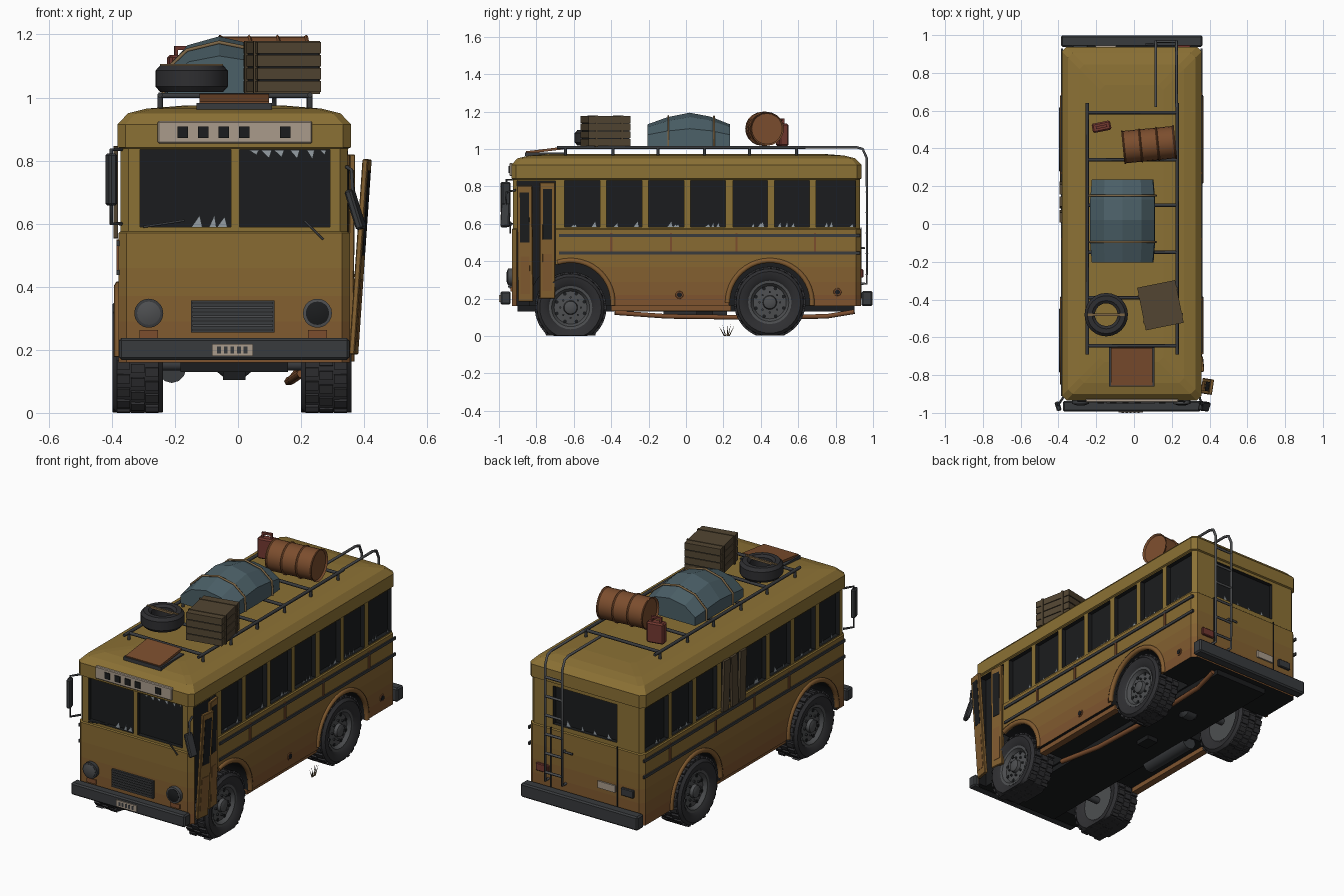
import bpy, bmesh, random
from math import pi, cos, sin, radians
from mathutils import Matrix, Vector, Euler

if "Cube" in bpy.data.objects:
    bpy.data.objects.remove(bpy.data.objects["Cube"])

random.seed(4)
CX = -0.012
I = Matrix()

def mat(name, *rgb):
    m = bpy.data.materials.new(name)
    m.diffuse_color = (*rgb, 1)
    m.use_nodes = True
    m.node_tree.nodes["Principled BSDF"].inputs["Base Color"].default_value = m.diffuse_color
    return m

dark = mat("dark_interior", .011, .012, .013)
rubber = mat("rubber", .028, .028, .031)
steel = mat("steel", .075, .078, .082)
iron = mat("dark_iron", .04, .043, .047)
yellow = mat("faded_yellow", .26, .165, .035)
rust = mat("rust", .2, .075, .027)
wood = mat("old_wood", .085, .06, .032)
canvas = mat("tarp_blue", .07, .115, .135)
red = mat("faded_red", .17, .04, .03)
pale = mat("pale_panel", .4, .33, .26)
glass = mat("broken_glass", .3, .34, .37)
rope_m = mat("rope", .2, .13, .06)
bands = [mat(f"paint_{i}", .21 + .01 * i, .088 + .015 * i, .028 + .001 * i) for i in range(5)]

def pose(loc, rx=0, ry=0, rz=0):
    return Matrix.Translation(loc) @ Euler((rx, ry, rz)).to_matrix().to_4x4()

def finish(name, bm, mats, M=I, smooth=False):
    bm.transform(M)
    bmesh.ops.recalc_face_normals(bm, faces=bm.faces[:])
    me = bpy.data.meshes.new(name)
    bm.to_mesh(me)
    bm.free()
    ob = bpy.data.objects.new(name, me)
    bpy.context.collection.objects.link(ob)
    for m in mats if isinstance(mats, list) else [mats]:
        me.materials.append(m)
    if smooth:
        bpy.ops.object.select_all(action='DESELECT')
        ob.select_set(True)
        bpy.context.view_layer.objects.active = ob
        bpy.ops.object.shade_smooth_by_angle(angle=.6)
    return ob

def boxes(name, parts, m, M=I, bevel=0, index=0):
    """One object made of (centre, size) blocks."""
    bm = bmesh.new()
    for c, s in parts:
        bmesh.ops.create_cube(bm, size=1, matrix=Matrix.Translation(c) @ Matrix.Diagonal((*s, 1)))
    if bevel:
        bmesh.ops.bevel(bm, geom=bm.edges[:], offset=bevel, segments=1, affect='EDGES')
    for f in bm.faces:
        f.material_index = index
    return finish(name, bm, m, M)

def loft(name, rings, m, M=I, wrap=False, band=None, smooth=False):
    bm = bmesh.new()
    vs = [[bm.verts.new(p) for p in r] for r in rings]
    n = len(vs[0])
    for k in range(len(vs) if wrap else len(vs) - 1):
        a, b = vs[k], vs[(k + 1) % len(vs)]
        for i in range(n):
            f = bm.faces.new((a[i], a[(i + 1) % n], b[(i + 1) % n], b[i]))
            f.material_index = band[k] if band else 0
    if not wrap:
        bm.faces.new(vs[0]).material_index = band[-1] if band else 0
        bm.faces.new(vs[-1]).material_index = band[-2] if band else 0
    return finish(name, bm, m, M, smooth)

def lathe(name, pts, m, M=I, n=20, wrap=False):
    """Spin (radius, x) points about the x axis."""
    return loft(name, [[(x, r * cos(2 * pi * i / n), r * sin(2 * pi * i / n)) for i in range(n)]
                       for r, x in pts], m, M, wrap, smooth=True)

def pipes(name, lines, r, m, res=1):
    cu = bpy.data.curves.new(name, 'CURVE')
    cu.dimensions, cu.bevel_depth, cu.bevel_resolution, cu.use_fill_caps = '3D', r, res, True
    for pts in lines:
        sp = cu.splines.new('POLY')
        sp.points.add(len(pts) - 1)
        for p, q in zip(sp.points, pts):
            p.co = (*q, 1)
    cu.materials.append(m)
    ob = bpy.data.objects.new(name, cu)
    bpy.context.collection.objects.link(ob)
    return ob

# Body shell: stacked chamfered rectangles, rusting towards the bottom
def ring(z, d, c=.025):
    x, y = .367 - d, .933 - d
    q = [(x, y - c), (x - c, y), (c - x, y), (-x, y - c), (-x, c - y), (c - x, -y), (x - c, -y), (x, c - y)]
    return [(CX + a, .002 + b, z) for a, b in q]

levels = [(.16, 0), (.22, 0), (.29, 0), (.37, 0), (.46, 0), (.57, 0), (.575, .006), (.838, .006),
          (.842, -.003), (.915, -.003), (.95, .03), (.965, .09), (.974, .2)]
paint = bands + [yellow, dark]
body = loft("bus_body", [ring(*l) for l in levels], paint, band=[0, 1, 2, 3, 4] + [5] * 7 + [5, 6])

# Window, door and wheel arch recesses
wins = [(-.65, -.46), (-.425, -.235), (-.2, -.01), (.025, .21), (.25, .437), (.473, .66), (.695, .905)]
sides = [(1, a, b) for a, b in wins] + [(-1, a, b) for a, b in wins + [(-.87, -.69)]]
cuts = [((CX + s * .385, (a + b) / 2, .707), (.1, b - a, .25)) for s, a, b in sides]
cuts += [((x, -.95, .712), (.288, .1, .245)) for x in (-.166, .148)]
cuts += [((-.005, .955, .71), (.41, .1, .22)), ((.38, -.8, .495), (.15, .205, .67))]
wheels = [(s, y, z) for y, z in ((-.617, .152), (.448, .18)) for s in (1, -1)]
arch_cut = lambda s, y: lathe("arch_cutter", [(.218, .18), (.218, .5)], paint, pose((CX, y, .178), 0, 0, 0 if s > 0 else pi), 32)
cutters = [boxes("opening_cutter", cuts, paint, index=6)] + [arch_cut(s, y) for s, y, z in wheels]
for c in cutters:
    c.hide_render = True
    for p in c.data.polygons:
        p.material_index = 6
    md = body.modifiers.new("cut", 'BOOLEAN')
    md.operation, md.object, md.solver = 'DIFFERENCE', c, 'EXACT'
    bpy.context.view_layer.objects.active = body
    bpy.ops.object.modifier_apply(modifier=md.name)
    bpy.data.objects.remove(c)

# Wheels with tread blocks, flattened on the ground
def wheel(s, y, z):
    M = pose((-.019 + s * .299, y, z), 0, 0, 0 if s > 0 else pi)
    tyre = lathe("tyre", [(.112, -.06), (.13, -.075), (.165, -.08), (.18, -.066), (.183, 0), (.18, .066),
                          (.165, .08), (.13, .075), (.112, .06)], rubber, M, 32, True)
    bm = bmesh.new()
    for i in range(26):
        for x, o in ((-.045, 0), (.045, .5), (0, .25)):
            bmesh.ops.create_cube(bm, size=1, matrix=Euler((2 * pi * (i + o) / 26, 0, 0)).to_matrix().to_4x4()
                                  @ Matrix.Translation((x, 0, .181)) @ Matrix.Diagonal((.042, .028, .02, 1)))
    tread = finish("tyre_tread", bm, rubber, M)
    for ob in (tyre, tread):
        for v in ob.data.vertices:
            if v.co.z < .003:
                v.co.z = .003 + max(v.co.z, -.04) * .07
                v.co.y += (v.co.y - y) * .12
    lathe("wheel_rim", [(.02, .07), (.034, .064), (.038, .046), (.088, .042), (.102, .062), (.116, .064),
                        (.116, -.06), (.02, -.06)], steel, M, 28)
    for i in range(8):
        a = i * pi / 4
        lathe("lug_nut", [(.006, .04), (.006, .054)], iron, M @ pose((0, .055 * cos(a), .055 * sin(a))), 6)
        lathe("rim_hole", [(.01, .03), (.01, .0455)], dark, M @ pose((0, .08 * cos(a + .4), .08 * sin(a + .4))), 8)

for s, y, z in wheels:
    wheel(s, y, z)
    end = 108 if s > 0 and y < 0 else 184
    pipes("wheel_arch_lip", [[(CX + s * .366, y + .226 * cos(radians(a)), .178 + .226 * sin(radians(a)))
                              for a in range(-4, end + 1, 8)]], .015, bands[1])

# Underside
boxes("chassis", [((CX, 0, .15), (.34, 1.8, .04)), ((CX, .1, .13), (.07, .09, .05))], dark)
pipes("axles", [[(-.3, y, z), (.27, y, z)] for _, y, z in wheels[::2]], .02, iron)
lathe("differential", [(.03, -.06), (.055, -.03), (.055, .03), (.03, .06)], iron, pose((CX, .448, .165)), 12)
lathe("fuel_tank", [(.045, -.17), (.045, .17)], iron, pose((-.21, .05, .14), 0, 0, pi / 2), 12)
pipes("exhaust", [[(.2, -.38, .125), (.17, -.1, .105), (.16, .3, .1), (.17, .75, .105), (.19, .9, .13)]], .014, rust)
boxes("side_sills", [((CX + s * .33, -.08, .148), (.04, .64, .03)) for s in (1, -1)], bands[0])

# Side belts, streaks, holes and boarded window
for z in (.538, .445):
    boxes("belt_strip", [((CX + .369, .125, z), (.01, 1.61, .016)), ((CX - .369, .01, z), (.01, 1.84, .016))], iron)
boxes("rust_streaks", [((CX + s * .369, y, .5), (.008, .012, .1)) for y in (-.4, -.08, .27, .69) for s in (1, -1)], rust)
for y, z in ((-.035, .22), (.81, .235)):
    lathe("rust_hole", [(.024, .36), (.02, .371)], rust, pose((CX, y, z)), 9)
    lathe("hole_core", [(.014, .36), (.014, .374)], dark, pose((CX, y, z)), 9)
for y, a in ((.04, .04), (.115, -.03), (.19, .05)):
    boxes("window_board", [((0, 0, 0), (.014, .055, .29))], wood, pose((-.388, y, .7), a))

# Broken glass
bm = bmesh.new()
def shard(p, along, h):
    w, p = Vector(along) * random.uniform(.008, .018), Vector(p)
    bm.faces.new([bm.verts.new(q) for q in (p - w, p + w, p + w * .5 + Vector((0, 0, h)))])
for s, a, b in sides:
    for k in range(3):
        shard((CX + s * .35, random.uniform(a + .02, b - .02), .582), (0, 1, 0), random.uniform(.015, .04))
for x in (.05, .09, .13, .18, .23, .27):
    shard((x, -.915, .834), (1, 0, 0), -random.uniform(.015, .035))
for x in (-.13, -.08, -.05):
    shard((x, -.915, .59), (1, 0, 0), random.uniform(.02, .04))
for x in (-.15, -.06, .02, .11):
    shard((x, .915, .6), (1, 0, 0), random.uniform(.02, .04))
finish("glass_shards", bm, glass)

# Front: sign box, grille, lamps, wipers, bumpers
boxes("destination_sign", [((-.01, -.934, .89), (.49, .02, .07))], pale, bevel=.004)
boxes("sign_tiles", [((x, -.945, .89), (.034, .008, .036)) for x in (-.175, -.11, -.045, .02, .15)], dark)
boxes("grille_back", [((-.017, -.935, .306), (.265, .016, .102))], iron)
boxes("grille_slats", [((-.017, -.945, .263 + .0143 * i), (.255, .012, .007)) for i in range(7)], steel)
for x, m in ((-.283, steel), (.252, dark)):
    M = pose((x, -.93, .316), 0, 0, -pi / 2)
    lathe("headlight_rim", [(.046, -.01), (.046, .022), (.036, .024)], iron if m == steel else steel, M)
    lathe("headlight_lens", [(.037, .0), (.037, .025), (.018, .031)], m, M)
    boxes("rust_patch", [((x, -.933, .25), (.06, .008, .025))], rust)
pipes("wipers", [[(.27, -.94, .55), (.21, -.938, .61)], [(-.3, -.938, .59), (-.17, -.938, .61)]], .004, iron)
boxes("front_bumper", [((-.012, -.965, .203), (.73, .056, .07))], iron, bevel=.008)
boxes("rear_bumper", [((-.012, .968, .2), (.75, .06, .08))], iron, bevel=.008)
boxes("front_plate", [((-.017, -.995, .2), (.13, .008, .038))], pale)
boxes("plate_marks", [((-.06 + .021 * i, -.998, .2), (.012, .004, .022)) for i in range(5)], iron)

# Rear: lamps, plate, door seam and ladder
boxes("tail_light_left", [((-.285, .938, .335), (.08, .02, .045))], iron, bevel=.004)
boxes("tail_light_right", [((.26, .938, .335), (.08, .02, .045))], red, bevel=.004)
boxes("rear_plate", [((-.15, .938, .335), (.11, .012, .04))], pale)
boxes("rear_door_seams", [((x, .935, .39), (.006, .006, .38)) for x in (-.215, .21)], dark)
pipes("rear_door_handle", [[(.12, .935, .47), (.12, .952, .47), (.06, .952, .47)]], .006, steel)
rails = [[(x, .62, 1.01), (x, .91, 1.01), (x, .945, 1.0), (x, .967, .95), (x, .967, .28), (x, .935, .28)] for x in (.115, .225)]
rungs = [[(.115, .967, z), (.225, .967, z)] for z in (.33, .44, .55, .66, .77, .88)]
pipes("rear_ladder", rails + rungs, .0075, steel)

# Door leaves, the front one hanging open
def leaf(M):
    boxes("door_leaf", [((0, 0, 0), (.018, .082, .62))], bands[2], M, bevel=.003)
    boxes("door_glass", [((0, 0, .14), (.021, .05, .27))], dark, M)
    boxes("door_panel", [((0, 0, -.17), (.022, .05, .2))], bands[1], M)
leaf(pose((.388, -.86, .495), 0, .07, -.15))
leaf(pose((.356, -.742, .51), 0, .01, .1))

# Mirrors
boxes("left_mirror", [((0, 0, 0), (.026, .05, .165))], iron, pose((-.402, -.965, .74), 0, 0, .3), .006)
pipes("left_mirror_arm", [[(-.37, -.91, .835), (-.402, -.96, .835), (-.402, -.96, .6), (-.37, -.91, .6)]], .006, iron)
boxes("right_mirror", [((0, 0, 0), (.024, .05, .13))], iron, pose((.372, -.965, .645), .05, -.3, -.3), .006)
pipes("right_mirror_arm", [[(.345, -.91, .78), (.36, -.96, .77), (.365, -.965, .68)]], .006, iron)

# Roof rack and hatch
xs, bars = (-.247, .228), (-.645, -.39, -.15, .1, .34, .59)
pipes("roof_rack", [[(x, -.69, 1.008), (x, .64, 1.008)] for x in xs] + [[(xs[0], y, 1.006), (xs[1], y, 1.006)] for y in bars]
      + [[(x, y, .95), (x, y, 1.008)] for x in xs for y in bars], .009, iron)
boxes("hatch_frame", [((-.012, -.755, .972), (.24, .21, .02))], iron)
boxes("roof_hatch", [((0, 0, 0), (.22, .2, .014))], rust, pose((-.012, -.755, .993), .12))

# Roof cargo: crate, spare tyre, tarp load, barrel, fuel can
M = pose((.14, -.43, 1.015), 0, 0, .2)
boxes("crate", [((0, 0, .08), (.195, .22, .15))], dark, M)
boxes("crate_planks", [((0, 0, .02 + .041 * i), (.205, .23, .036)) for i in range(4)], wood, M)
boxes("crate_straps", [((0, y, .08), (.215, .014, .168)) for y in (-.07, .07)], wood, M)
lathe("spare_tyre", [(.06, -.03), (.075, -.042), (.1, -.042), (.115, -.025), (.115, .025), (.1, .042), (.075, .042), (.06, .03)],
      rubber, pose((-.147, -.48, 1.06), 0, pi / 2), 24, True)
boxes("spare_strap", [((-.147, -.48, 1.1), (.2, .012, .012))], rope_m)
sect = [(-.172, 0), (-.172, .07), (-.1, .145), (0, .172), (.1, .15), (.168, .09), (.172, 0)]
prof = lambda y, k, g=1: [(-.06 + x * g, y, 1.015 + z * k) for x, z in sect]
loft("tarp_load", [prof(-.205, .68, .95), prof(-.1, .9), prof(.02, 1.04), prof(.13, .92), prof(.235, .68, .95)], canvas)
pipes("tarp_ropes", [prof(-.095, .93, 1.02), prof(.15, .92, 1.03)], .006, rope_m)
M = pose((.08, .42, 1.108), 0, 0, .1)
lathe("barrel", [(.082, -.13), (.09, -.14), (.09, -.135), (.086, -.13), (.086, -.05), (.092, -.045), (.086, -.04), (.086, .04),
                 (.092, .045), (.086, .05), (.086, .13), (.09, .135), (.09, .14), (.082, .13)], rust, M, 20)
M = pose((-.172, .515, 1.015), 0, 0, .2)
boxes("fuel_can", [((0, 0, .06), (.1, .05, .12))], red, M, .008)
boxes("fuel_can_handle", [((0, 0, .142), (.06, .014, .012)), ((-.025, 0, .13), (.01, .014, .03)), ((.025, 0, .13), (.01, .014, .03))], red, M)

# Grass tuft
bm = bmesh.new()
for dy in (-.045, -.025, .005, .02, .04):
    bm.faces.new([bm.verts.new(p) for p in ((.33, .215 + dy * .3, 0), (.334, .222 + dy * .3, 0), (.335, .22 + dy, .07 - abs(dy) * .3))])
finish("grass_tuft", bm, wood)
